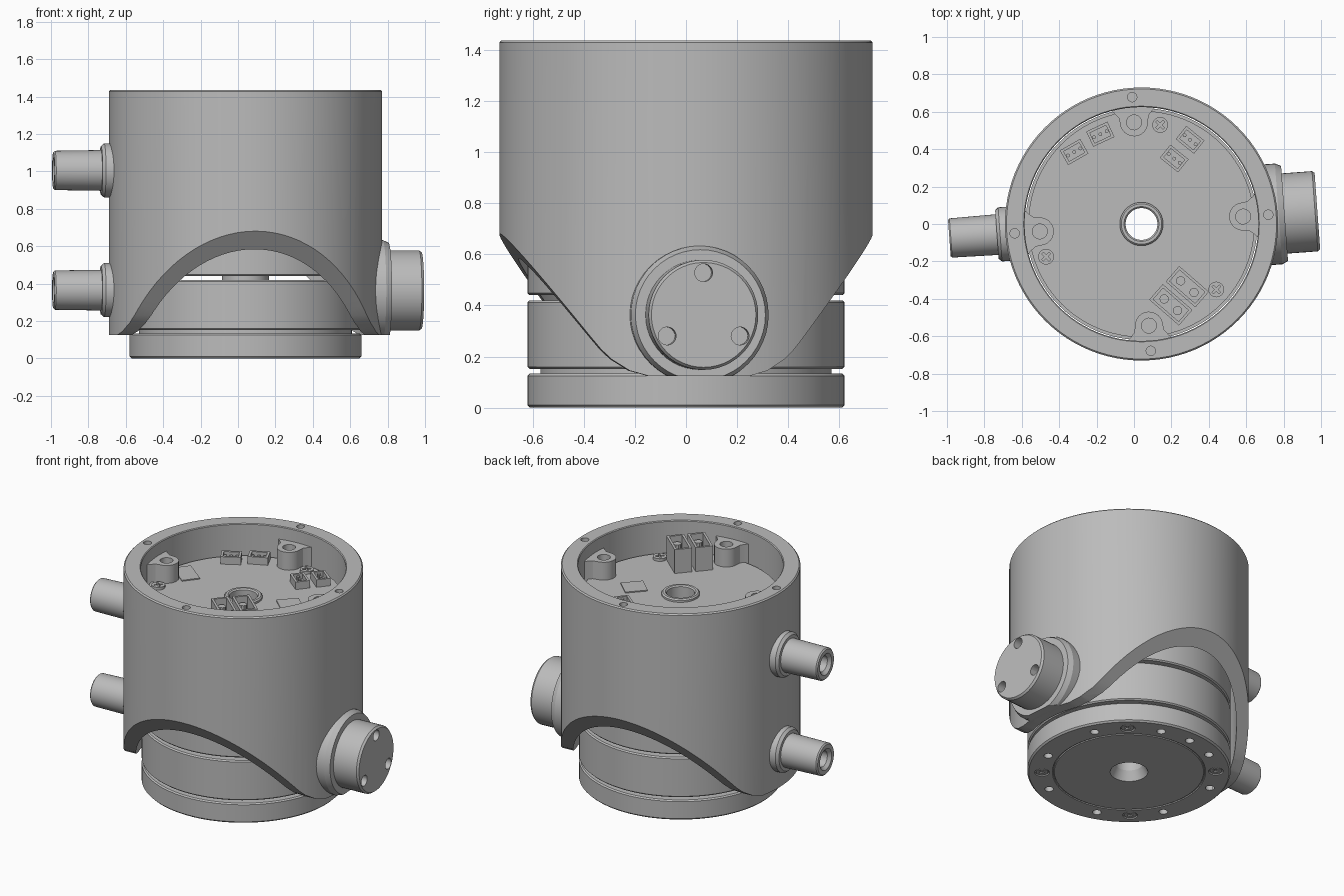
import bpy, bmesh
from math import radians, pi, cos, sin
from mathutils import Matrix, Vector

cube = bpy.data.objects.get("Cube")
if cube:
    bpy.data.objects.remove(cube, do_unlink=True)

grey = bpy.data.materials.new("machined grey")
grey.use_nodes = True
grey.diffuse_color = (0.5, 0.5, 0.5, 1)
grey.node_tree.nodes["Principled BSDF"].inputs["Base Color"].default_value = (0.5, 0.5, 0.5, 1)

TURN = radians(4.2)
FRAME = Matrix.Translation((0.04, 0, 0)) @ Matrix.Rotation(TURN, 4, 'Z')
TO_LEFT = Matrix.Rotation(pi / 2, 4, 'Y')      # local z becomes +x
TO_RIGHT = Matrix.Rotation(-pi / 2, 4, 'Y')    # local z becomes -x
parts = []


def finish(name, bm, matrix=None):
    bmesh.ops.remove_doubles(bm, verts=bm.verts, dist=1e-5)
    bmesh.ops.recalc_face_normals(bm, faces=bm.faces)
    if matrix:
        bm.transform(matrix)
    mesh = bpy.data.meshes.new(name)
    bm.to_mesh(mesh)
    bm.free()
    mesh.materials.append(grey)
    obj = bpy.data.objects.new(name, mesh)
    bpy.context.collection.objects.link(obj)
    parts.append(obj)
    return obj


def lathe(name, profile, matrix=None, steps=72):
    bm = bmesh.new()
    vs = [bm.verts.new((r, 0, z)) for r, z in profile]
    for a, b in zip(vs, vs[1:] + vs[:1]):
        if a.co.x > 0 or b.co.x > 0:
            bm.edges.new((a, b))
    bmesh.ops.spin(bm, geom=bm.verts[:] + bm.edges[:], cent=(0, 0, 0), axis=(0, 0, 1),
                   angle=2 * pi, steps=steps, use_merge=True)
    return finish(name, bm, matrix)


def rod(name, r, z0, z1, matrix=None, steps=20):
    return lathe(name, [(0, z0), (r, z0), (r, z1), (0, z1)], matrix, steps)


def prism(name, outline, z0, z1, matrix=None):
    bm = bmesh.new()
    face = bm.faces.new([bm.verts.new((x, y, z0)) for x, y in outline])
    new = bmesh.ops.extrude_face_region(bm, geom=[face])["geom"]
    bmesh.ops.translate(bm, verts=[v for v in new if isinstance(v, bmesh.types.BMVert)],
                        vec=(0, 0, z1 - z0))
    return finish(name, bm, matrix)


def box(name, sx, sy, z0, z1, matrix=None):
    x, y = sx / 2, sy / 2
    return prism(name, [(-x, -y), (x, -y), (x, y), (-x, y)], z0, z1, matrix)


def cut(obj, cutters):
    for c in cutters:
        mod = obj.modifiers.new("cut", 'BOOLEAN')
        mod.operation, mod.solver, mod.object = 'DIFFERENCE', 'EXACT', c
    dg = bpy.context.evaluated_depsgraph_get()
    mesh = bpy.data.meshes.new_from_object(obj.evaluated_get(dg))
    obj.modifiers.clear()
    obj.data = mesh
    for c in cutters:
        parts.remove(c)
        bpy.data.objects.remove(c, do_unlink=True)


def polar(angle, r, z=0):
    return Matrix.Rotation(radians(angle), 4, 'Z') @ Matrix.Translation((r, 0, z))


def on_board(x, y, angle=0):
    return FRAME.inverted() @ Matrix.Translation((x, y, 0)) @ Matrix.Rotation(radians(angle), 4, 'Z')


def arch_cutter():
    side = [(0.9, 0.9), (0.42, 0.28), (0.38, 0.23), (0.34, 0.19), (0.27, 0.145), (0.2, 0.125)]
    outline = side + [(-y, z) for y, z in reversed(side)] + [(-0.9, -0.1), (0.9, -0.1)]
    to_x = Matrix(((0, 0, 1, 0), (1, 0, 0, 0), (0, 1, 0, 0), (0, 0, 0, 1)))
    return prism("arch_cutter", outline, -1.2, 1.2, to_x)


def cross_screw(name, r, z0, z1, slot0, slot1, matrix):
    screw = rod(name, r, z0, z1, matrix)
    cut(screw, [box("slot", r * 1.3, r * 0.3, slot0, slot1, matrix @ Matrix.Rotation(a, 4, 'Z'))
                for a in (pi / 4, 3 * pi / 4)])


# Outer housing with arched skirt and rim holes
housing = lathe("housing", [(0.655, 0.1), (0.73, 0.1), (0.73, 1.428), (0.722, 1.436), (0.63, 1.436),
                            (0.625, 1.431), (0.625, 1.2), (0.655, 1.18)], steps=96)
cut(housing, [arch_cutter()] + [rod("hole", 0.025, 1.37, 1.5, polar(a, 0.68)) for a in range(0, 360, 90)])

# Base flange and stator
base = lathe("base", [(0.115, 0), (0.455, 0), (0.458, 0.006), (0.464, 0.006), (0.467, 0), (0.61, 0),
                      (0.62, 0.01), (0.62, 0.125), (0.612, 0.133), (0.57, 0.133), (0.57, 0.152),
                      (0.612, 0.152), (0.62, 0.16), (0.62, 0.412), (0.612, 0.42), (0.085, 0.42),
                      (0.085, 0.06)], steps=96)
holes = [rod("hole", 0.027, -0.1, 0.07, polar(22.5 + 45 * i, 0.53)) for i in range(8)]
holes.append(rod("hole", 0.027, -0.1, 0.07, polar(90, 0.53)))
seats = [rod("seat", 0.045, -0.1, 0.012, polar(45 + 90 * i, 0.53)) for i in range(4)]
cut(base, holes + seats)
for i in range(4):
    cross_screw("base_screw", 0.038, 0.003, 0.03, -0.05, 0.018, polar(45 + 90 * i, 0.53))

# Rotor, hollow hub and circuit board
lathe("rotor", [(0.085, 0.44), (0.612, 0.44), (0.62, 0.448), (0.62, 1.2), (0.085, 1.2)], steps=96)
lathe("hub", [(0.085, 0.41), (0.125, 0.41), (0.125, 0.45), (0.085, 0.45)])
lathe("circuit_board", [(0.115, 1.19), (0.605, 1.19), (0.605, 1.23), (0.115, 1.23)], steps=96)
lathe("hub_ring", [(0.085, 1.19), (0.116, 1.19), (0.116, 1.242), (0.108, 1.25), (0.093, 1.25), (0.085, 1.242)])

# Mounting bosses flaring into the wall
flare = [(0.64, 0.15), (0.605, 0.105), (0.575, 0.08)]
nose = [(0.545 + 0.075 * cos(t), 0.075 * sin(t)) for t in [pi / 2 + pi * k / 12 for k in range(13)]]
for a in range(0, 360, 90):
    boss = prism("mounting_boss", flare + nose + [(x, -y) for x, y in reversed(flare)],
                 1.195, 1.35, polar(a, 0))
    cut(boss, [rod("hole", 0.04, 1.27, 1.4, polar(a, 0.545))])

# Hollow cable tubes on the right side
for name, z in (("upper", 1.005), ("lower", 0.365)):
    m = Matrix.Translation((0, 0, z)) @ TO_RIGHT
    lathe(name + "_tube_collar", [(0, 0.665), (0.145, 0.665), (0.145, 0.758), (0.13, 0.775), (0, 0.775)], m, 40)
    lathe(name + "_tube", [(0, 0.7), (0.11, 0.7), (0.105, 1.022), (0.097, 1.03), (0.07, 1.03),
                           (0.052, 1.01), (0.052, 0.85), (0, 0.85)], m, 40)

# Round knob and its flange on the left side
m = Matrix.Translation((0, 0, 0.363)) @ TO_LEFT
flange = lathe("knob_flange", [(0, 0.66), (0.27, 0.66), (0.27, 0.735), (0.255, 0.767), (0, 0.767)], m, 48)
cut(flange, [arch_cutter()])
knob = lathe("knob", [(0, 0.7), (0.215, 0.7), (0.215, 0.93), (0.205, 0.943), (0, 0.943)], m, 48)
cut(knob, [rod("hole", 0.035, 0.88, 1.0, m @ polar(a, 0.165)) for a in (60, 180, 300)])


# Board connectors: open sockets with pins
def socket(name, x, y, angle, sx, sy, height, pins, pin_r):
    m = on_board(x, y, angle)
    shell = box(name, sx, sy, 1.225, 1.23 + height, m)
    cut(shell, [box("cavity", sx - 0.03, sy - 0.03, 1.245, 1.5, m)])
    for i in range(pins):
        dx = (i - (pins - 1) / 2) * sx * 0.9 / pins
        rod(name + "_pin", pin_r, 1.235, 1.23 + height * 0.8, m @ Matrix.Translation((dx, 0, 0)), 10)


for x, y in ((0.197, -0.432), (0.285, -0.335)):
    socket("power_socket", x, y, -41, 0.21, 0.11, 0.16, 2, 0.025)
for x, y, a in ((0.3, 0.45, -39), (0.215, 0.35, -39), (-0.32, 0.385, 30), (-0.18, 0.48, 25)):
    socket("signal_socket", x, y, a, 0.125, 0.09, 0.05, 3, 0.01)

# Chips and board screws
box("square_chip", 0.14, 0.14, 1.22, 1.237, on_board(0.33, 0.08, 47))
box("long_chip", 0.19, 0.115, 1.22, 1.237, on_board(-0.44, 0.08, -38))
for x, y in ((0.14, 0.53), (-0.47, -0.175), (0.44, -0.35)):
    cross_screw("board_screw", 0.042, 1.22, 1.248, 1.236, 1.3, on_board(x, y))

# Smooth rounded faces, keep machined edges crisp, place everything
for obj in parts:
    obj.data.shade_smooth()
    obj.data.set_sharp_from_angle(angle=radians(25))
    obj.matrix_world = FRAME
